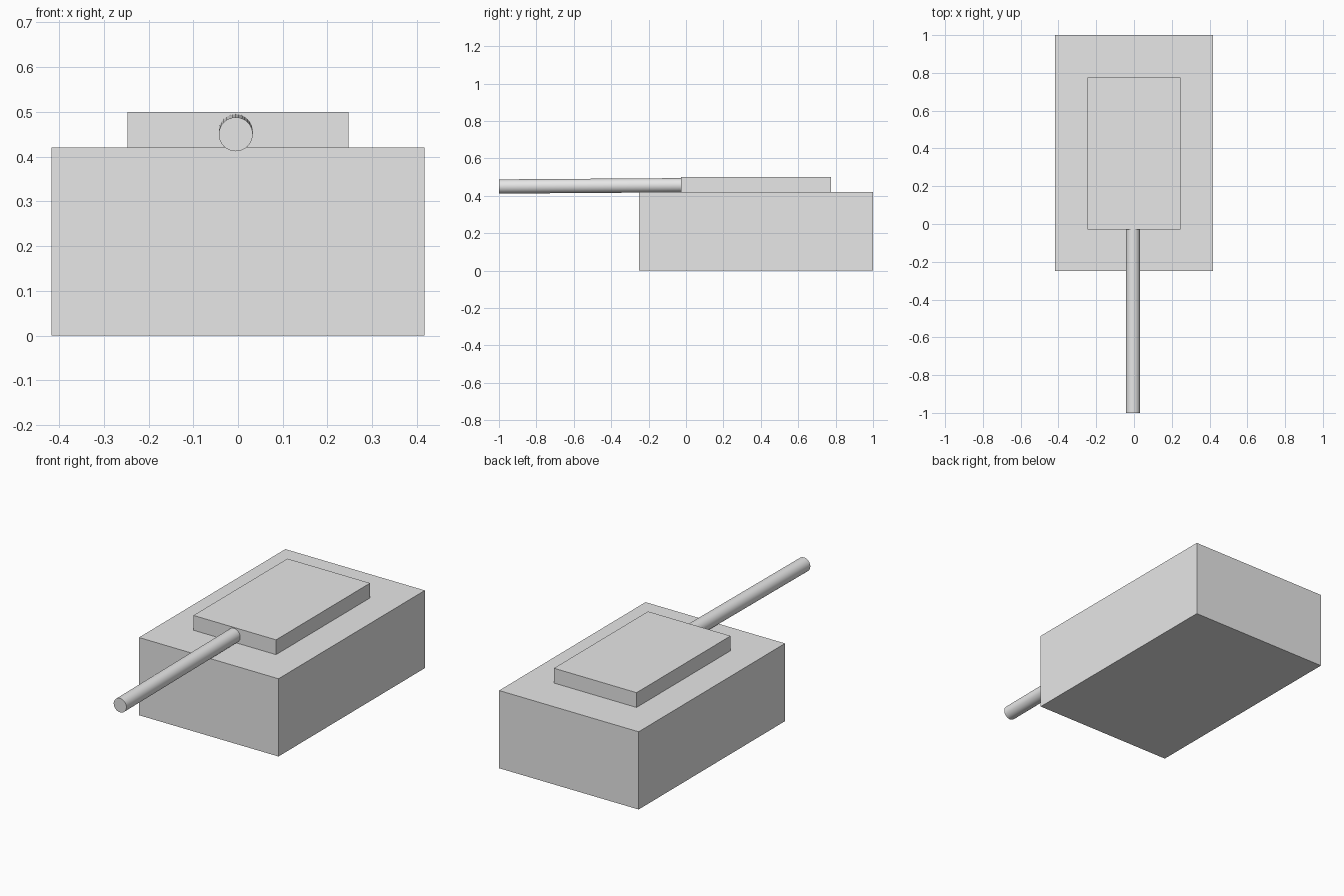
import bpy
import math
from mathutils import Vector

default = bpy.data.objects.get("Cube")
if default:
    bpy.data.objects.remove(default, do_unlink=True)

# Single plain grey
grey = bpy.data.materials.new("plain grey")
grey.use_nodes = True
colour = (0.8, 0.8, 0.8, 1)
grey.diffuse_color = colour
grey.node_tree.nodes["Principled BSDF"].inputs["Base Color"].default_value = colour


def box(name, low, high):
    low, high = Vector(low), Vector(high)
    bpy.ops.mesh.primitive_cube_add(size=1, location=(low + high) / 2)
    part = bpy.context.object
    part.name = name
    part.scale = high - low
    bpy.ops.object.transform_apply(location=False, rotation=False, scale=True)
    part.data.materials.append(grey)
    return part


def rod(name, start, end, radius):
    start, end = Vector(start), Vector(end)
    axis = end - start
    bpy.ops.mesh.primitive_cylinder_add(
        vertices=32, radius=radius, depth=axis.length, location=(start + end) / 2,
        rotation=axis.to_track_quat('Z', 'Y').to_euler())
    part = bpy.context.object
    part.name = name
    part.data.materials.append(grey)
    bpy.ops.object.shade_smooth_by_angle(angle=math.radians(30))
    return part


# Hull and the flat turret resting on it
box("hull", (-0.417, -0.25, 0), (0.417, 1, 0.42))
box("turret", (-0.247, -0.028, 0.42), (0.247, 0.775, 0.5))

# Gun barrel, drooping slightly towards the muzzle
rod("gun_barrel", (-0.005, -1, 0.45), (-0.005, 0, 0.457), 0.038)
